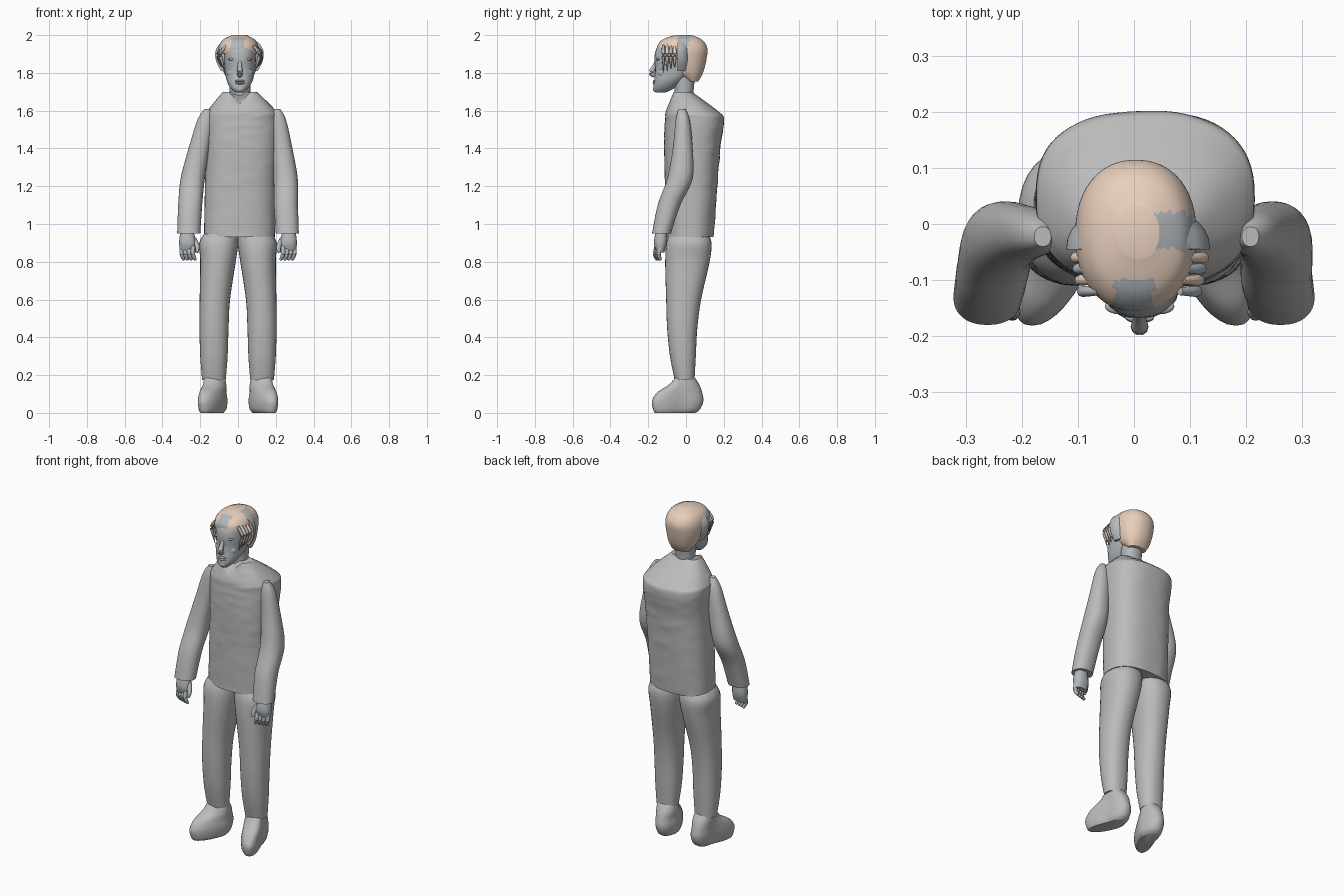
import bpy
import bmesh
import math
from mathutils import Vector, noise

cube = bpy.data.objects.get("Cube")
if cube:
    bpy.data.objects.remove(cube)


def material(name, colour):
    mat = bpy.data.materials.new(name)
    mat.use_nodes = True
    mat.diffuse_color = (*colour, 1)
    mat.node_tree.nodes["Principled BSDF"].inputs["Base Color"].default_value = (*colour, 1)
    return mat


cloth = material("cloth grey", (.5, .5, .5))
skin = material("cool grey", (.45, .48, .5))
peach = material("pale peach", (.8, .62, .5))


def finish(name, bm, mats):
    """Turn a bmesh into a smooth-shaded object with sharp hems."""
    bmesh.ops.recalc_face_normals(bm, faces=bm.faces)
    mesh = bpy.data.meshes.new(name)
    bm.to_mesh(mesh)
    bm.free()
    obj = bpy.data.objects.new(name, mesh)
    bpy.context.collection.objects.link(obj)
    for mat in mats:
        mesh.materials.append(mat)
    bpy.ops.object.select_all(action='DESELECT')
    obj.select_set(True)
    bpy.context.view_layer.objects.active = obj
    bpy.ops.object.shade_smooth_by_angle(angle=math.radians(45))
    return obj


def spline(rows, steps):
    """Catmull-Rom interpolation through rows of equal length."""
    out = []
    for i in range(len(rows) - 1):
        a, b = rows[max(i - 1, 0)], rows[i]
        c, d = rows[i + 1], rows[min(i + 2, len(rows) - 1)]
        for k in range(steps):
            t = k / steps
            out.append([q + t / 2 * (r - p + t * (2 * p - 5 * q + 4 * r - s + t * (3 * (q - r) + s - p)))
                        for p, q, r, s in zip(a, b, c, d)])
    return out + [list(rows[-1])]


def bridge(bm, rings):
    for low, high in zip(rings, rings[1:]):
        for i in range(len(low)):
            j = (i + 1) % len(low)
            bm.faces.new((low[i], low[j], high[j], high[i]))
    bm.faces.new(rings[0])
    bm.faces.new(rings[-1])


def loft(name, rows, mats, side=1, power=.9, warp=None, rule=None, sides=32, steps=6):
    """Rounded horizontal sections, each given as z, x min, x max, y min, y max."""
    bm = bmesh.new()
    rings = []
    for z, x0, x1, y0, y1 in spline(rows, steps):
        ring = []
        for i in range(sides):
            a = math.tau * i / sides
            c, s = math.cos(a), math.sin(a)
            u = math.copysign(abs(c) ** power, c)
            v = math.copysign(abs(s) ** power, s)
            p = Vector(((x0 + x1 + u * (x1 - x0)) / 2, (y0 + y1 + v * (y1 - y0)) / 2, z))
            p.x *= side
            ring.append(bm.verts.new(warp(p) if warp else p))
        rings.append(ring)
    bridge(bm, rings)
    if rule:
        rule(bm)
    return finish(name, bm, mats)


def tube(name, points, mats, sides=10):
    """Round tapering strand through points given as x, y, z, radius."""
    bm = bmesh.new()
    path = spline(points, 4)
    rings = []
    for i, row in enumerate(path):
        ahead = Vector(path[min(i + 1, len(path) - 1)][:3])
        behind = Vector(path[max(i - 1, 0)][:3])
        turn = (ahead - behind).to_track_quat('Z', 'Y')
        ring = []
        for k in range(sides):
            a = math.tau * k / sides
            offset = Vector((math.cos(a), math.sin(a), 0)) * row[3]
            ring.append(bm.verts.new(Vector(row[:3]) + turn @ offset))
        rings.append(ring)
    bridge(bm, rings)
    return finish(name, bm, mats)


def ball(name, centre, size, mats):
    bm = bmesh.new()
    bmesh.ops.create_uvsphere(bm, u_segments=16, v_segments=10, radius=1)
    for v in bm.verts:
        v.co = Vector(a * b + c for a, b, c in zip(v.co, size, centre))
    return finish(name, bm, mats)


# Jacket body with soft creases and a notched collar
def jacket_shape(p):
    bump = noise.noise(Vector((p.x * 9, p.y * 9, p.z * 22))) * .005
    p.y += math.copysign(bump, p.y)
    if p.z > 1.62 and p.y < -.02:
        p.z -= max(0, .06 - abs(p.x - .01)) * (p.z - 1.62) / .08
    return p


loft("jacket", [(.93, -.18, .195, -.105, .145), (1.2, -.175, .2, -.11, .165),
                (1.4, -.17, .21, -.115, .18), (1.55, -.175, .215, -.11, .2),
                (1.6, -.16, .2, -.105, .165), (1.7, -.08, .1, -.07, .03)],
     [cloth], power=.8, warp=jacket_shape, sides=64, steps=10)


# Arms, hands, legs and shoes on both sides
def lean(p):
    p.x += .022 * max(0, p.z - 1.1) / .5
    return p


def splay(p):
    p.x += math.copysign(.4 * max(0, -p.y - .02), p.x)
    return p


for side, word in ((1, "left"), (-1, "right")):
    loft(word + "_sleeve", [(.95, .2, .322, -.18, -.08), (1.1, .19, .317, -.15, -.03),
                            (1.24, .182, .31, -.1, .035), (1.4, .165, .275, -.07, .035),
                            (1.55, .15, .235, -.055, .02), (1.61, .17, .2, -.04, -.005)],
         [cloth], side, warp=lean)
    loft(word + "_palm", [(.85, .225, .305, -.155, -.115), (.9, .222, .312, -.17, -.1),
                          (.96, .235, .305, -.16, -.1)], [skin], side)
    for n in range(4):
        x, y = side * (.298 - n * .02), -.135 - .006 * n
        tube(f"{word}_finger_{n + 1}", [(x, y, .88, .012), (x, y - .01, .84, .012),
                                        (x - side * .012, y, .81, .008)], [skin])
    tube(word + "_thumb", [(side * .235, -.13, .92, .015), (side * .215, -.155, .88, .013),
                           (side * .218, -.165, .85, .008)], [skin])
    loft(word + "_trouser", [(.175, .065, .19, -.06, .045), (.3, .055, .2, -.085, .052),
                             (.45, .05, .204, -.1, .06), (.6, .042, .203, -.105, .08),
                             (.8, .012, .2, -.11, .125), (.9, -.002, .205, -.103, .135),
                             (.96, 0, .17, -.08, .11)], [cloth], side)
    loft(word + "_shoe", [(0, .075, .165, -.165, .05), (.02, .06, .175, -.175, .075),
                          (.065, .055, .18, -.18, .092), (.11, .06, .18, -.15, .085),
                          (.15, .062, .18, -.09, .07), (.19, .07, .18, -.055, .045)],
         [cloth], side, warp=splay)

# Neck and head
loft("neck", [(1.6, -.045, .065, -.07, .04), (1.7, -.045, .065, -.06, .04),
              (1.79, -.05, .07, -.07, .05)], [skin])
loft("head", [(1.695, -.015, .03, -.16, -.11), (1.72, -.04, .055, -.172, -.06),
              (1.76, -.06, .078, -.168, -.01), (1.82, -.07, .09, -.163, .06),
              (1.88, -.075, .095, -.167, .085), (1.93, -.073, .092, -.155, .085),
              (1.975, -.05, .07, -.11, .05), (1.99, -.02, .04, -.06, .01)], [skin], power=.85)

# Facial features in relief
tube("nose", [(.01, -.155, 1.865, .009), (.01, -.17, 1.83, .012),
              (.01, -.183, 1.8, .016), (.01, -.165, 1.785, .011)], [skin])
for z, y, name in ((1.757, -.166, "upper_lip"), (1.745, -.167, "lower_lip")):
    ball(name, (.01, y, z), (.026, .01, .006), [skin])
ball("chin", (.01, -.157, 1.715), (.024, .018, .018), [skin])
for side, word in ((1, "left"), (-1, "right")):
    ball(word + "_brow", (.01 + side * .035, -.147, 1.872), (.027, .014, .008), [skin])
    ball(word + "_eye", (.01 + side * .034, -.146, 1.85), (.015, .009, .007), [skin])
    ball(word + "_cheek", (.01 + side * .04, -.125, 1.8), (.028, .025, .028), [skin])


# Swept hair, open over the face, with grey patches on the crown and fringe
def hairline(bm):
    gone = [f for f in bm.faces if f.calc_center_median().y < -.045
            and f.calc_center_median().z < 1.9]
    bmesh.ops.delete(bm, geom=gone, context='FACES')
    for f in bm.faces:
        c = f.calc_center_median()
        crown = abs(c.x - .07) < .035 and -.045 < c.y < .02 and c.z > 1.92
        fringe = abs(c.x) < .035 and c.y < -.1
        f.material_index = int(crown or fringe)


loft("hair", [(1.755, -.045, .065, .01, .065), (1.8, -.075, .09, -.06, .09),
              (1.87, -.1, .108, -.13, .108), (1.93, -.103, .11, -.155, .113),
              (1.975, -.08, .09, -.125, .085), (2, -.03, .045, -.06, .03)],
     [peach, skin], rule=hairline, sides=48, steps=8)


# Grey side hair with a flat front edge
def flat_front(p):
    p.y = max(p.y, -.045)
    return p


loft("side_hair", [(1.81, -.09, .105, -.12, .03), (1.86, -.115, .13, -.125, .035),
                   (1.91, -.12, .135, -.125, .035), (1.95, -.1, .118, -.125, .035),
                   (1.98, -.06, .08, -.115, .03)], [skin], warp=flat_front)

# Loose locks framing the face
for side, word in ((1, "left"), (-1, "right")):
    for n in range(4):
        x, y = .01 + side * (.092 + .004 * n), -.12 + .02 * n
        tube(f"{word}_lock_{n + 1}", [(x - side * .02, y, 1.945, .007), (x + side * .01, y, 1.9, .01),
                                      (x, y, 1.85, .006), (x - side * .015, y, 1.8 + .01 * n, .001)],
             [peach if n % 2 else skin], sides=8)
